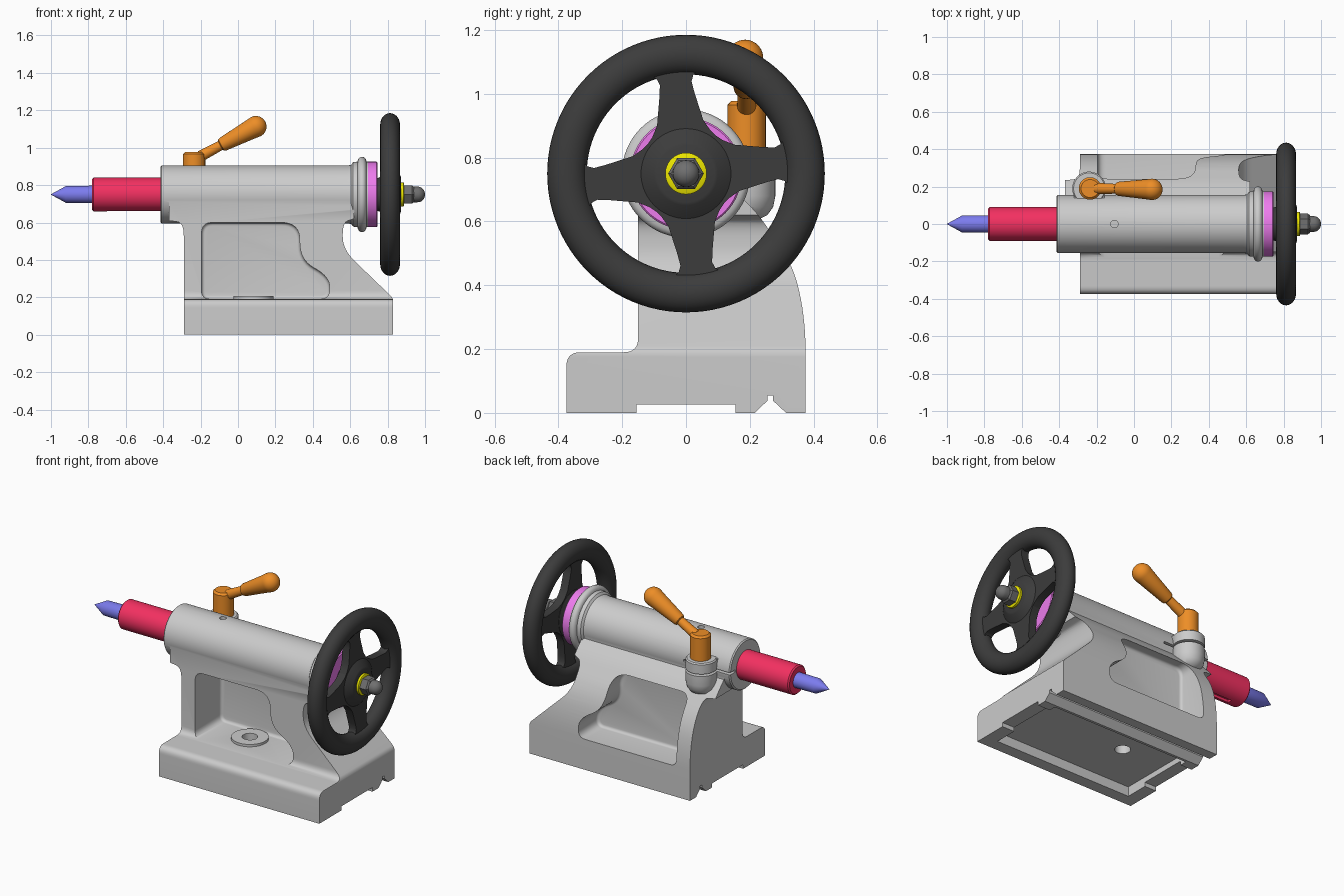
import bpy, bmesh, math
from mathutils import Vector

if "Cube" in bpy.data.objects:
    bpy.data.objects.remove(bpy.data.objects["Cube"])

AX = 0.75  # height of the spindle axis


def material(name, rgb):
    m = bpy.data.materials.new(name)
    m.diffuse_color = (*rgb, 1)
    m.use_nodes = True
    m.node_tree.nodes["Principled BSDF"].inputs["Base Color"].default_value = m.diffuse_color
    return m


def finish(bm, name, mat=None):
    bmesh.ops.recalc_face_normals(bm, faces=bm.faces)
    me = bpy.data.meshes.new(name)
    bm.to_mesh(me)
    bm.free()
    ob = bpy.data.objects.new(name, me)
    bpy.context.collection.objects.link(ob)
    if mat:
        me.materials.append(mat)
    return ob


def activate(ob):
    bpy.ops.object.select_all(action='DESELECT')
    ob.select_set(True)
    bpy.context.view_layer.objects.active = ob


def smooth(ob):
    activate(ob)
    bpy.ops.object.shade_smooth_by_angle(angle=math.radians(35))


def fillet(pts, n=8):
    """Points (a, b) or (a, b, radius) to an outline with rounded corners."""
    out = []
    for i, p in enumerate(pts):
        v = Vector(p[:2])
        if len(p) == 2:
            out.append(v)
            continue
        da = Vector(pts[i - 1][:2]) - v
        db = Vector(pts[(i + 1) % len(pts)][:2]) - v
        a = v + da.normalized() * min(p[2], 0.47 * da.length)
        b = v + db.normalized() * min(p[2], 0.47 * db.length)
        for k in range(n + 1):
            t = k / n
            out.append(a * (1 - t) ** 2 + v * 2 * t * (1 - t) + b * t * t)
    return out


def prism(name, pts, axis, lo, hi, mat=None):
    """Extrude an outline along x (pts y,z), y (pts x,z) or z (pts x,y)."""
    place = {'x': lambda p, t: (t, p[0], p[1]),
             'y': lambda p, t: (p[0], t, p[1]),
             'z': lambda p, t: (p[0], p[1], t)}[axis]
    bm = bmesh.new()
    a, b = [[bm.verts.new(place(p, t)) for p in fillet(pts)] for t in (lo, hi)]
    bm.faces.new(a)
    bm.faces.new(b)
    for i in range(len(a)):
        bm.faces.new((a[i - 1], a[i], b[i], b[i - 1]))
    return finish(bm, name, mat)


def box(name, x, y, z):
    return prism(name, [(x[0], y[0]), (x[1], y[0]), (x[1], y[1]), (x[0], y[1])], 'z', *z)


def lathe(name, prof, mat=None, origin=(0, 0, AX), direction=(1, 0, 0), n=64, closed=False):
    """Revolve (distance, radius) pairs about an axis."""
    bm = bmesh.new()
    q = Vector(direction).to_track_quat('Z', 'Y')
    rings = [[bm.verts.new(Vector(origin) + q @ Vector((r * math.cos(2 * math.pi * k / n),
              r * math.sin(2 * math.pi * k / n), t))) for k in range(n)] for t, r in prof]
    pairs = list(zip(rings, rings[1:]))
    if closed:
        pairs.append((rings[-1], rings[0]))
    else:
        bm.faces.new(rings[0])
        bm.faces.new(rings[-1])
    for a, b in pairs:
        for k in range(n):
            bm.faces.new((a[k], a[(k + 1) % n], b[(k + 1) % n], b[k]))
    return finish(bm, name, mat)


def boolean(ob, other, op):
    m = ob.modifiers.new('bool', 'BOOLEAN')
    m.operation, m.object, m.solver = op, other, 'EXACT'
    activate(ob)
    bpy.ops.object.modifier_apply(modifier=m.name)
    bpy.data.objects.remove(other)


def arc(cx, cr, rx, rr, a0, a1, n=8):
    """Elliptical arc of lathe profile points, angles in degrees."""
    return [(cx + rx * math.cos(math.radians(a0 + (a1 - a0) * i / n)),
             cr + rr * math.sin(math.radians(a0 + (a1 - a0) * i / n))) for i in range(n + 1)]


red = material('red', (0.9, 0.03, 0.12))
blue = material('blue', (0.2, 0.2, 0.85))
pink = material('pink', (0.85, 0.2, 0.85))
orange = material('orange', (0.85, 0.27, 0.02))
yellow = material('yellow', (0.85, 0.8, 0.0))
dark = material('dark', (0.045, 0.045, 0.045))
steel = material('steel', (0.16, 0.16, 0.16))

# Casting: side outline crossed with front outline
body = prism('tailstock_body', [
    (-0.375, 0), (-0.375, 0.19, 0.045), (-0.15, 0.19, 0.045), (-0.15, 0.76), (0.15, 0.76),
    (0.15, 0.7), (0.22, 0.63, 0.04), (0.335, 0.47, 0.12), (0.375, 0.29, 0.11), (0.375, 0)], 'x', -0.6, 1)
boolean(body, prism('front_outline', [
    (-0.29, -0.1), (0.83, -0.1), (0.83, 0.195, 0.02), (0.56, 0.455, 0.09), (0.56, 0.6, 0.06),
    (0.62, 0.62), (0.62, 0.8), (-0.37, 0.8), (-0.37, 0.61), (-0.29, 0.6, 0.07)], 'y', -1, 1), 'INTERSECT')

# Pockets on the front and back, leaving a thin web
pocket = [(-0.195, 0.192, 0.045), (-0.195, 0.6, 0.06), (0.33, 0.6, 0.1), (0.33, 0.4, 0.1),
          (0.49, 0.31, 0.09), (0.49, 0.192, 0.05)]
for name, lo, hi in (('front_pocket', -0.6, 0.11), ('back_pocket', 0.18, 0.7)):
    c = prism(name, pocket, 'y', lo, hi)
    b = c.modifiers.new('bevel', 'BEVEL')
    b.width, b.segments, b.limit_method, b.angle_limit = 0.018, 4, 'ANGLE', math.radians(60)
    activate(c)
    bpy.ops.object.modifier_apply(modifier=b.name)
    boolean(body, c, 'DIFFERENCE')

# Barrel with end collar, clamp lug, and bolt boss
boolean(body, lathe('barrel', [(-0.415, 0.148), (-0.408, 0.155), (0.585, 0.155), (0.605, 0.158), (0.615, 0.172),
        (0.635, 0.175)] + arc(0.663, 0.175, 0.024, 0.026, 180, 0) + [(0.695, 0.175)]), 'UNION')
boolean(body, prism('lug_bridge', [(0, 0.66), (0.185, 0.66), (0.185, 0.818), (0, 0.818)],
                    'x', -0.322, -0.158), 'UNION')
boolean(body, lathe('lug', [(0.602, 0.01), (0.605, 0.035), (0.62, 0.065), (0.645, 0.083), (0.68, 0.09),
        (0.815, 0.09), (0.822, 0.083)], origin=(-0.24, 0.19, 0), direction=(0, 0, 1)), 'UNION')
boolean(body, lathe('bolt_boss', [(0.15, 0.107), (0.207, 0.107)],
                    origin=(0.083, 0, 0), direction=(0, 0, 1)), 'UNION')

# Cuts: bolt hole, oil hole, clamp slit, underside recess, channel and vee way
cuts = [
    lathe('bolt_hole', [(-0.1, 0.045), (0.3, 0.045)], origin=(0.083, 0, 0), direction=(0, 0, 1), n=32),
    lathe('oil_hole', [(0.845, 0.02), (1, 0.02)], origin=(-0.105, 0, 0), direction=(0, 0, 1), n=24),
    box('clamp_slit', (-0.5, -0.09), (0.1, 0.4), (0.742, 0.756)),
    box('underside_recess', (-0.21, 0.745), (-0.3, 0.2), (-0.1, 0.06)),
    box('channel', (-1, 1), (-0.155, 0.155), (-0.1, 0.026)),
    prism('vee_way', [(0.2, -0.015), (0.255, 0.038), (0.255, 0.055), (0.273, 0.055),
                      (0.273, 0.038), (0.33, -0.015)], 'x', -1, 1)]
for c in cuts:
    boolean(body, c, 'DIFFERENCE')
smooth(body)

# Quill with keyway, and pointed centre
quill = lathe('quill', [(-0.78, 0.06), (-0.78, 0.082), (-0.772, 0.09), (-0.3, 0.09)], red)
boolean(quill, box('keyway', (-0.7, -0.2), (-0.015, 0.015), (0.6, 0.678)), 'DIFFERENCE')
smooth(quill)
smooth(lathe('live_center', [(-1, 0.001), (-0.92, 0.045), (-0.76, 0.047)], blue))

# Graduated dial
smooth(lathe('dial', [(0.69, 0.17), (0.695, 0.175), (0.74, 0.175), (0.745, 0.17)], pink))

# Handwheel: rim, hub and four spokes
smooth(lathe('handwheel_rim', arc(0.813, 0.373, 0.053, 0.062, 0, 345, 23), dark, n=96, closed=True))
smooth(lathe('handwheel_hub', [(0.74, 0.085), (0.765, 0.095), (0.785, 0.145), (0.835, 0.145),
                               (0.868, 0.1), (0.872, 0.09)], dark))
half = [(0.08, 0.13), (0.125, 0.092), (0.16, 0.073), (0.25, 0.055), (0.285, 0.05), (0.305, 0.058), (0.33, 0.09)]
outline = half + [(r, -w) for r, w in reversed(half)]
for i in range(4):
    a = math.radians(6.5 + 90 * i)
    pts = [(r * math.cos(a) - w * math.sin(a), AX + r * math.sin(a) + w * math.cos(a)) for r, w in outline]
    smooth(prism('handwheel_spoke_%d' % (i + 1), pts, 'x', 0.787, 0.838, dark))

# Washer, hex nut and domed screw end
smooth(lathe('washer', [(0.865, 0.065), (0.885, 0.065), (0.888, 0.06)], yellow))
smooth(lathe('hex_nut', [(0.88, 0.056), (0.93, 0.056), (0.94, 0.047)], steel, n=6))
smooth(lathe('screw_end', [(0.9, 0.042), (0.955, 0.042)] + arc(0.96, 0, 0.04, 0.042, 80, 2), steel, n=32))

# Clamp lever: post, then tapered arm with rounded grip
smooth(lathe('clamp_post', [(0.8, 0.06), (0.965, 0.06), (0.977, 0.048)], orange,
             origin=(-0.235, 0.19, 0), direction=(0, 0, 1)))
smooth(lathe('clamp_lever', [(0, 0.03), (0.12, 0.026), (0.125, 0.034), (0.135, 0.038), (0.3, 0.053)]
             + arc(0.335, 0, 0.057, 0.057, 100, 2, 10), orange,
             origin=(-0.2, 0.19, 0.955), direction=(0.3, -0.005, 0.16), n=40))
